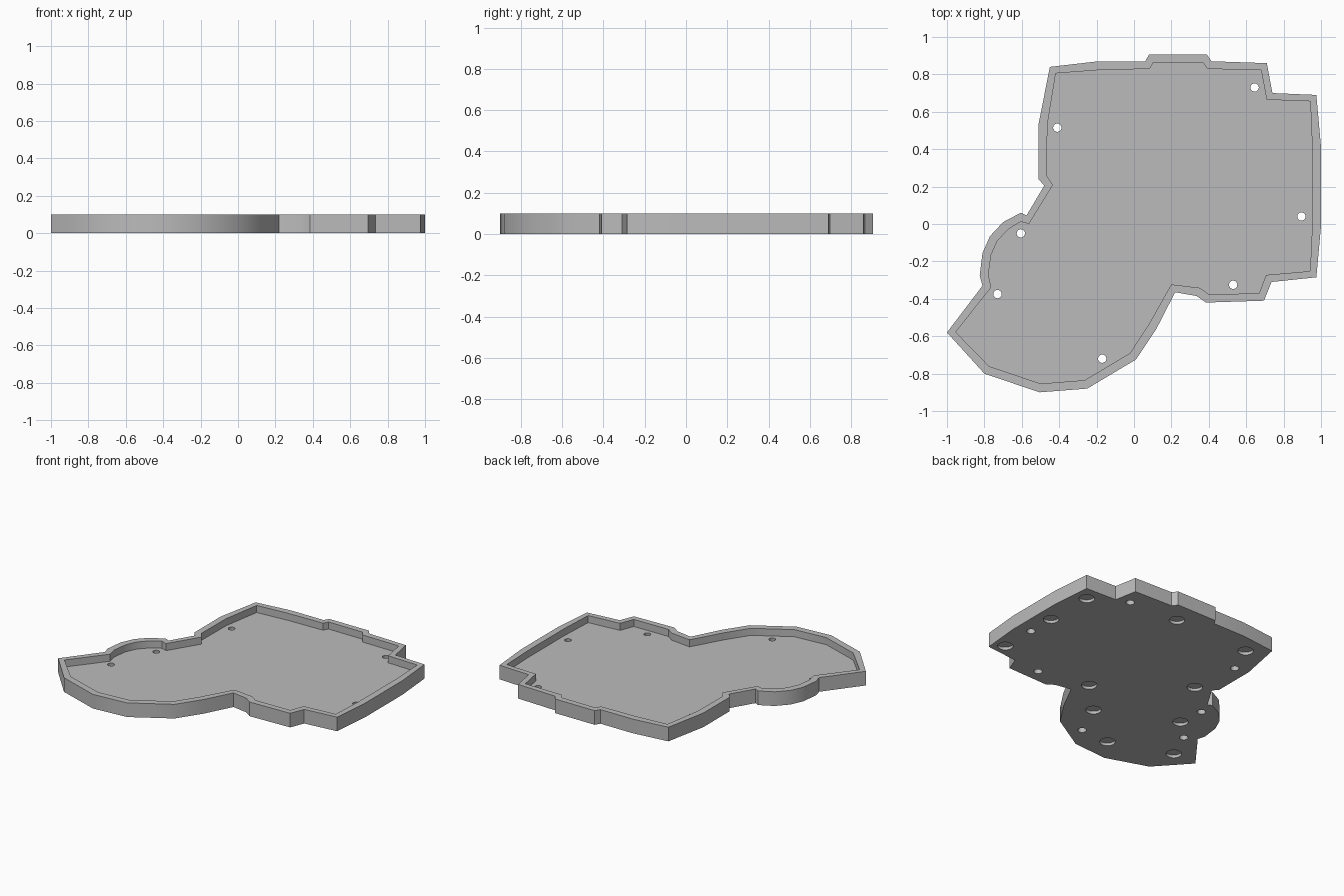
import bpy
import bmesh
import math
from mathutils import Vector

HEIGHT = 0.1
FLOOR = 0.05
WALL = 0.047

# Outer plan of the tray, clockwise from the back corner
outline = [Vector(p) for p in (
    (-.45, .84), (-.19, .87), (.06, .87), (.08, .905), (.39, .905), (.415, .87),
    (.71, .86), (.74, .7), (.975, .69), (1, .41), (1, -.01), (.975, -.285),
    (.735, -.31), (.695, -.41), (.385, -.42), (.335, -.385), (.22, -.365),
    (.12, -.56), (.01, -.725), (-.25, -.88), (-.505, -.9), (-.8, -.8),
    (-1, -.58), (-.81, -.33), (-.825, -.275), (-.81, -.155), (-.77, -.065),
    (-.7, .01), (-.605, .06), (-.575, .045), (-.48, .205), (-.51, .24), (-.51, .535))]

# Screw holes through the floor and round recesses under it
screw_holes = [(-.41, .515), (.645, .73), (.895, .04), (.53, -.325),
               (-.17, -.72), (-.73, -.375), (-.605, -.05)]
foot_recesses = [(.89, .59), (.895, .24), (.27, .75), (.9, -.21), (-.32, .73),
                 (.165, -.25), (-.37, .165), (-.06, -.475), (-.585, -.235),
                 (-.39, -.73), (-.815, -.575)]


def make_material(name, color):
    mat = bpy.data.materials.new(name)
    mat.use_nodes = True
    mat.diffuse_color = color
    mat.node_tree.nodes["Principled BSDF"].inputs["Base Color"].default_value = color
    return mat


def make_object(name, bm, mat):
    bmesh.ops.recalc_face_normals(bm, faces=bm.faces)
    mesh = bpy.data.meshes.new(name)
    bm.to_mesh(mesh)
    bm.free()
    mesh.materials.append(mat)
    obj = bpy.data.objects.new(name, mesh)
    bpy.context.collection.objects.link(obj)
    return obj


def inset(points, distance):
    """Move every corner inward along the bisector of its two edges."""
    result = []
    for i, p in enumerate(points):
        before = (p - points[i - 1]).normalized()
        after = (points[(i + 1) % len(points)] - p).normalized()
        along = (before + after).normalized()
        result.append(p + Vector((along.y, -along.x)) * distance)
    return result


def add_plug(bm, center, r_low, r_high, z_low, z_high):
    """Add a round cutter between two heights."""
    made = bmesh.ops.create_cone(bm, cap_ends=True, segments=32, radius1=r_low,
                                 radius2=r_high, depth=z_high - z_low)
    bmesh.ops.translate(bm, verts=made["verts"],
                        vec=(center[0], center[1], (z_low + z_high) / 2))


cube = bpy.data.objects.get("Cube")
if cube:
    bpy.data.objects.remove(cube, do_unlink=True)

grey = make_material("plain grey", (.5, .5, .5, 1))

# Tray: rings run from the underside, up and over the rim, down to the floor
bm = bmesh.new()
inner = inset(outline, WALL)
levels = [(outline, 0), (outline, HEIGHT), (inner, HEIGHT), (inner, FLOOR)]
rings = [[bm.verts.new((p.x, p.y, z)) for p in points] for points, z in levels]
for low, high in zip(rings, rings[1:]):
    for i in range(len(low)):
        bm.faces.new((low[i - 1], low[i], high[i], high[i - 1]))
bm.faces.new(rings[0])
bm.faces.new(rings[-1])
tray = make_object("tray", bm, grey)

# Cutter for the tapered screw holes and the shallow recesses
bm = bmesh.new()
for center in screw_holes:
    add_plug(bm, center, .029, .021, -.01, FLOOR + .01)
for center in foot_recesses:
    add_plug(bm, center, .05, .05, -.02, .02)
cutter = make_object("hole_cutter", bm, grey)
cutter.hide_render = True

cut = tray.modifiers.new("holes", "BOOLEAN")
cut.operation = "DIFFERENCE"
cut.solver = "EXACT"
cut.object = cutter

bpy.ops.object.select_all(action="DESELECT")
tray.select_set(True)
bpy.context.view_layer.objects.active = tray
bpy.ops.object.modifier_apply(modifier=cut.name)
bpy.data.objects.remove(cutter, do_unlink=True)
bpy.ops.object.shade_smooth_by_angle(angle=math.radians(30))
